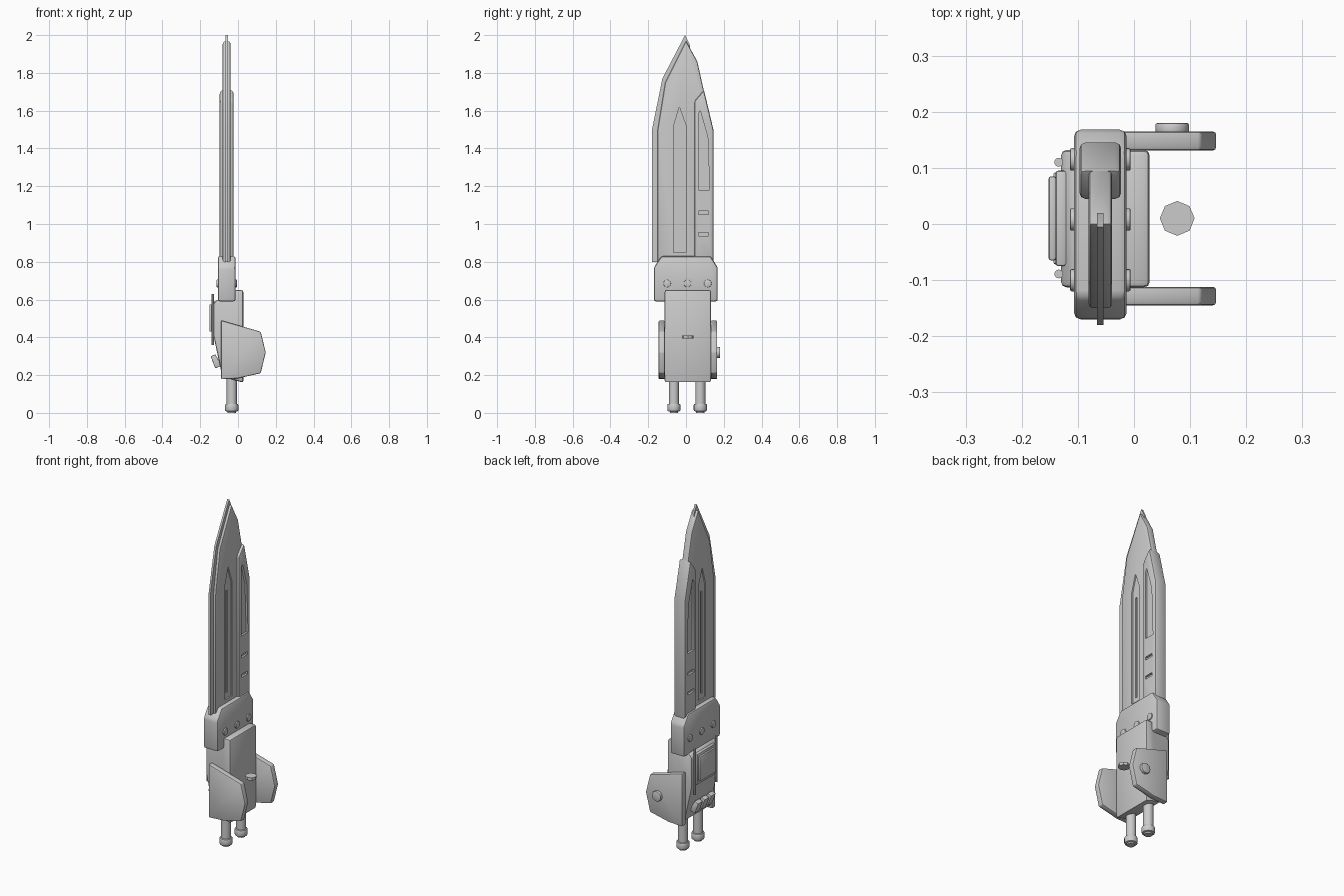
import bpy
import bmesh
import math
from mathutils import Matrix, Vector

cube = bpy.data.objects.get("Cube")
if cube:
    bpy.data.objects.remove(cube, do_unlink=True)

steel = bpy.data.materials.new("steel grey")
steel.use_nodes = True
GREY = (0.6, 0.6, 0.6, 1)
steel.diffuse_color = GREY
steel.node_tree.nodes["Principled BSDF"].inputs["Base Color"].default_value = GREY
MID = -0.06  # x of the blade plane


def finish(name, bm, bevel=0.0, cutters=()):
    """Turn a bmesh into an object, round its edges, then carve it."""
    bmesh.ops.recalc_face_normals(bm, faces=bm.faces)
    mesh = bpy.data.meshes.new(name)
    bm.to_mesh(mesh)
    bm.free()
    mesh.materials.append(steel)
    ob = bpy.data.objects.new(name, mesh)
    bpy.context.collection.objects.link(ob)
    if bevel:
        mod = ob.modifiers.new("rounding", "BEVEL")
        mod.width = bevel
        mod.segments = 2
        mod.limit_method = "ANGLE"
        mod.angle_limit = math.radians(25)
    for cutter in cutters:
        mod = ob.modifiers.new("carve", "BOOLEAN")
        mod.object = cutter
        mod.solver = "EXACT"
        cutter.hide_render = True
    # Bake the modifiers so cutters can go away
    bpy.context.view_layer.update()
    baked = bpy.data.meshes.new_from_object(ob.evaluated_get(bpy.context.evaluated_depsgraph_get()))
    ob.modifiers.clear()
    ob.data = baked
    baked.name = name
    for cutter in cutters:
        bpy.data.objects.remove(cutter, do_unlink=True)
    bpy.ops.object.select_all(action="DESELECT")
    ob.select_set(True)
    bpy.context.view_layer.objects.active = ob
    bpy.ops.object.shade_smooth_by_angle(angle=math.radians(35))
    return ob


def prism(name, outline, low, high, axis="x", bevel=0.0, cutters=()):
    """Extrude an outline of (y, z) along x, or of (x, z) along y."""
    bm = bmesh.new()
    place = (lambda a, b: (low, a, b)) if axis == "x" else (lambda a, b: (a, low, b))
    face = bm.faces.new([bm.verts.new(place(a, b)) for a, b in outline])
    new = bmesh.ops.extrude_face_region(bm, geom=[face])["geom"]
    shift = Vector((high - low, 0, 0) if axis == "x" else (0, high - low, 0))
    bmesh.ops.translate(bm, vec=shift, verts=[v for v in new if isinstance(v, bmesh.types.BMVert)])
    return finish(name, bm, bevel, cutters)


def box(y0, y1, z0, z1):
    return [(y0, z0), (y1, z0), (y1, z1), (y0, z1)]


def cylinder(name, centre, radius, depth, axis="Z", sides=16, bevel=0.0):
    bm = bmesh.new()
    turn = {"X": Matrix.Rotation(math.pi / 2, 4, "Y"),
            "Y": Matrix.Rotation(math.pi / 2, 4, "X"), "Z": Matrix()}[axis]
    bmesh.ops.create_cone(bm, cap_ends=True, segments=sides, radius1=radius, radius2=radius,
                          depth=depth, matrix=Matrix.Translation(centre) @ turn)
    return finish(name, bm, bevel)


def both_sides(outline, inner, outer):
    """A pair of cutters, one for each face of the blade."""
    return [prism("cutter", outline, MID + s * inner, MID + s * outer) for s in (-1, 1)]


# Thin cutting edge
prism("cutting_edge", [(-0.18, 0.8), (-0.18, 1.5), (-0.125, 1.77), (-0.005, 2.0),
                       (0.02, 1.95), (0.02, 0.8)], MID - 0.006, MID + 0.006)

# Main blade with fuller and inner slot on both faces
fuller = [(-0.065, 0.85), (0, 0.85), (0, 1.52), (-0.035, 1.62), (-0.065, 1.52)]
carving = both_sides(fuller, 0.013, 0.05) + both_sides(box(-0.042, -0.03, 0.88, 1.48), 0.007, 0.05)
prism("blade", [(-0.15, 0.79), (0.14, 0.79), (0.14, 1.5), (0.06, 1.86), (0, 1.97),
                (-0.11, 1.75), (-0.15, 1.5)], MID - 0.021, MID + 0.021, bevel=0.008, cutters=carving)

# Thick spine with a long recess and two vents on both faces
recess = [(0.065, 1.18), (0.125, 1.18), (0.115, 1.46), (0.075, 1.6), (0.065, 1.58)]
carving = both_sides(recess, 0.025, 0.06)
for z in (0.945, 1.06):
    carving += both_sides(box(0.065, 0.12, z - 0.009, z + 0.009), 0.025, 0.06)
prism("spine", [(0.045, 0.79), (0.145, 0.79), (0.145, 1.5), (0.095, 1.71), (0.045, 1.65)],
      MID - 0.037, MID + 0.037, bevel=0.01, cutters=carving)

# Guard and its rivets
prism("guard", [(-0.17, 0.59), (0.168, 0.59), (0.168, 0.77), (0.13, 0.83), (-0.13, 0.83), (-0.17, 0.77)],
      MID - 0.047, MID + 0.047, bevel=0.012)
for i, y in enumerate((-0.1, 0.008, 0.115)):
    cylinder(f"guard_rivet_{i + 1}", (MID, y, 0.685), 0.02, 0.108, "X", bevel=0.003)

# Grip body
prism("grip_body", [(-0.02, 0.65), (-0.025, 0.6), (-0.11, 0.6), (-0.13, 0.58), (-0.13, 0.41),
                    (-0.085, 0.2), (-0.04, 0.18), (0.028, 0.16), (0.028, 0.65)],
      -0.113, 0.132, "y", bevel=0.01)

# Raised cover, side rods and tilted latch on the back of the grip
prism("cover_base", box(-0.075, 0.095, 0.41, 0.59), -0.14, -0.12, bevel=0.005)
prism("cover_plate", box(-0.065, 0.085, 0.43, 0.575), -0.152, -0.139, bevel=0.004)
for side, y in (("front", -0.089), ("rear", 0.11)):
    cylinder(f"{side}_rod", (-0.134, y, 0.495), 0.008, 0.27, sides=10)
latch = [(-0.145, 0.3), (-0.12, 0.31), (-0.085, 0.25), (-0.12, 0.235)]
for i, y in enumerate((-0.05, 0.01, 0.07)):
    prism(f"latch_bar_{i + 1}", latch, y - 0.022, y + 0.022, "y", bevel=0.004)

# Hexagonal side plates, with a round boss on the rear one
plate = [(-0.09, 0.49), (0.12, 0.43), (0.147, 0.32), (0.12, 0.21), (0.0, 0.183), (-0.09, 0.178)]
prism("front_side_plate", plate, -0.145, -0.112, "y", bevel=0.006)
prism("rear_side_plate", plate, 0.131, 0.165, "y", bevel=0.006)
cylinder("plate_boss", (0.068, 0.17, 0.32), 0.03, 0.02, "Y", bevel=0.004)

# Small loose button between the plates
cylinder("button", (0.077, 0.01, 0.402), 0.031, 0.016, sides=8)

# Two pommel pins with capped ends
for side, y in (("front", -0.064), ("rear", 0.076)):
    cylinder(f"{side}_pin", (-0.033, y, 0.13), 0.027, 0.2)
    cylinder(f"{side}_pin_cap", (-0.033, y, 0.028), 0.035, 0.04, bevel=0.007)
    cylinder(f"{side}_pin_tip", (-0.033, y, 0.01), 0.022, 0.02)
